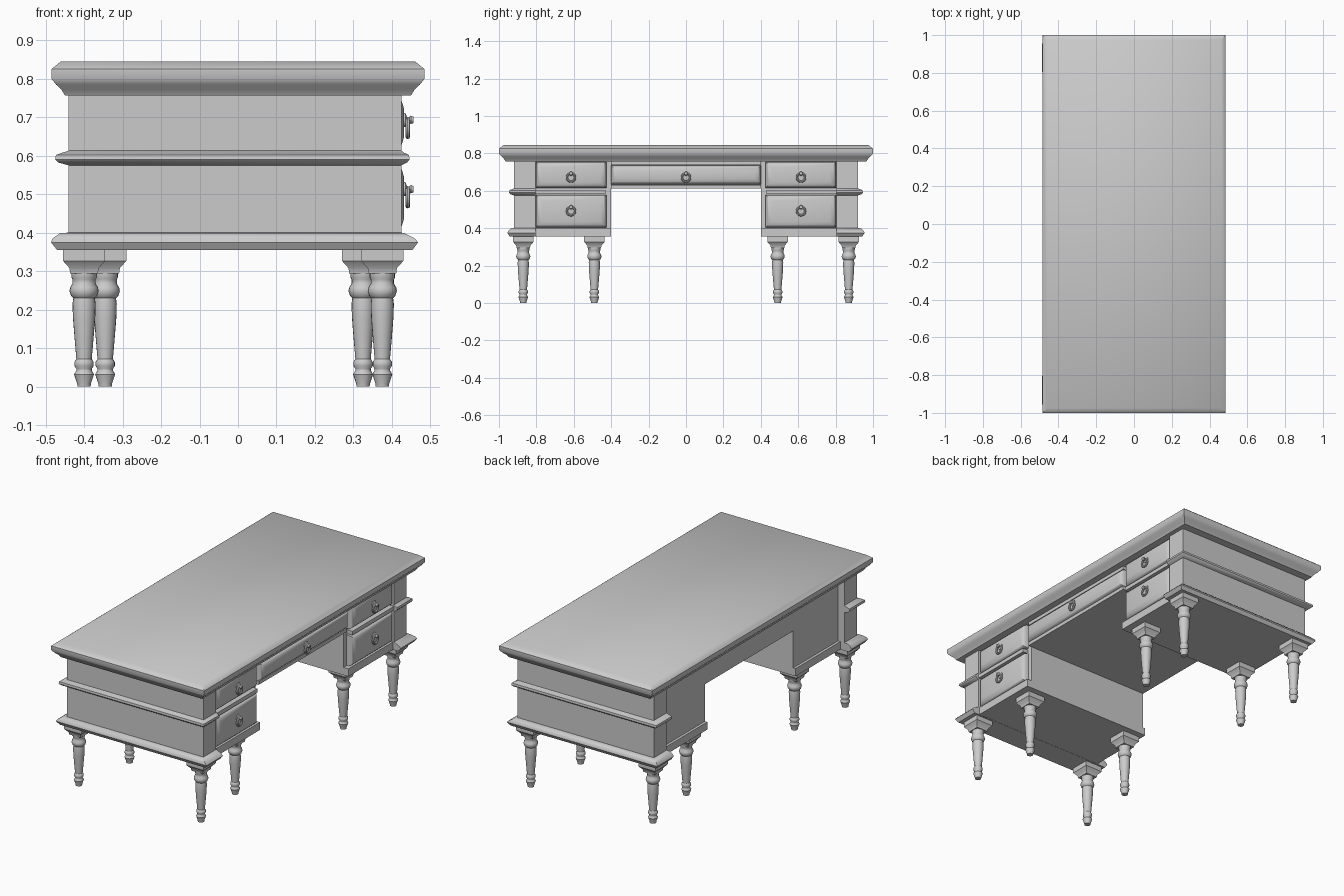
import bpy, bmesh, math
from mathutils import Matrix

if "Cube" in bpy.data.objects:
    bpy.data.objects.remove(bpy.data.objects["Cube"], do_unlink=True)

grey = bpy.data.materials.new("warm_grey")
grey.use_nodes = True
grey.diffuse_color = (0.6, 0.6, 0.6, 1)
grey.node_tree.nodes["Principled BSDF"].inputs["Base Color"].default_value = (0.6, 0.6, 0.6, 1)


def finish(name, bm, angle=35):
    bmesh.ops.recalc_face_normals(bm, faces=bm.faces)
    mesh = bpy.data.meshes.new(name)
    bm.to_mesh(mesh)
    bm.free()
    mesh.materials.append(grey)
    ob = bpy.data.objects.new(name, mesh)
    bpy.context.collection.objects.link(ob)
    bpy.ops.object.select_all(action='DESELECT')
    ob.select_set(True)
    bpy.context.view_layer.objects.active = ob
    bpy.ops.object.shade_smooth_by_angle(angle=math.radians(angle))
    return ob


def loft(bm, rings):
    """Bridge equal closed rings of points and cap both ends."""
    rows = [[bm.verts.new(p) for p in ring] for ring in rings]
    n = len(rows[0])
    for a, b in zip(rows, rows[1:]):
        for i in range(n):
            j = (i + 1) % n
            bm.faces.new((a[i], a[j], b[j], b[i]))
    bm.faces.new(rows[0])
    bm.faces.new(rows[-1])


def rect(x0, x1, y0, y1, z):
    return [(x0, y0, z), (x1, y0, z), (x1, y1, z), (x0, y1, z)]


def box(name, x0, x1, y0, y1, z0, z1):
    bm = bmesh.new()
    loft(bm, [rect(x0, x1, min(y0, y1), max(y0, y1), z) for z in (z0, z1)])
    return finish(name, bm)


# Moulded table top
bm = bmesh.new()
top = [(0.757, 0.035), (0.772, 0.026), (0.785, 0.012), (0.80, 0.0), (0.825, 0.0), (0.845, 0.025)]
loft(bm, [rect(-0.485 + d, 0.485 - d, -1 + d, 1 - d, z) for z, d in top])
finish("table_top", bm, 50)

# End panels with corner pillars, waist and base mouldings: height, back/side and front overhang
END = [(0.355, 0.030, 0.028), (0.375, 0.046, 0.043), (0.385, 0.042, 0.034), (0.399, 0.022, 0.006),
       (0.40, 0, 0), (0.575, 0, 0), (0.582, 0.026, 0.014), (0.590, 0.035, 0.021),
       (0.602, 0.033, 0.019), (0.608, 0.016, 0.006), (0.613, 0, 0), (0.76, 0, 0)]


def end_panel(name, s):
    bm = bmesh.new()
    loft(bm, [rect(-0.44 - b, 0.425 + f, s * 0.805, s * (0.92 + b * 0.75), z) for z, b, f in END])
    finish(name, bm, 40)


def drawer(name, y0, y1, z0, z1):
    """Pillow-fronted drawer facing +x."""
    bm = bmesh.new()
    rings = []
    for x, d in ((0.385, 0), (0.405, 0), (0.418, 0.006), (0.426, 0.015), (0.431, 0.032)):
        rings.append([(x, y0 + d, z0 + d), (x, y1 - d, z0 + d), (x, y1 - d, z1 - d), (x, y0 + d, z1 - d)])
    loft(bm, rings)
    finish(name, bm, 50)


def lathe(bm, profile, x, y, n=20):
    loft(bm, [[(x + r * math.cos(2 * math.pi * i / n), y + r * math.sin(2 * math.pi * i / n), z)
               for i in range(n)] for r, z in profile])


def ring_pull(name, y, z):
    """Turned knob with a hanging ring."""
    bm = bmesh.new()
    knob = [(0.018, 0), (0.018, 0.008), (0.008, 0.012), (0.007, 0.018), (0.011, 0.022), (0.008, 0.029)]
    lathe(bm, knob, 0, 0, 14)
    turn = Matrix.Translation((0.427, y, z + 0.018)) @ Matrix.Rotation(math.pi / 2, 4, 'Y')
    bmesh.ops.transform(bm, matrix=turn, verts=bm.verts)
    n, m, big, small = 20, 8, 0.022, 0.006
    grid = []
    for i in range(n):
        a = 2 * math.pi * i / n
        grid.append([bm.verts.new((0.441 + small * math.sin(t), y + (big + small * math.cos(t)) * math.cos(a),
                                   z - 0.004 + (big + small * math.cos(t)) * math.sin(a)))
                     for t in (2 * math.pi * k / m for k in range(m))])
    for i in range(n):
        for k in range(m):
            p, q = grid[i], grid[(i + 1) % n]
            bm.faces.new((p[k], q[k], q[(k + 1) % m], p[(k + 1) % m]))
    finish(name, bm)


LEG = [(0.017, 0), (0.018, 0.008), (0.026, 0.032), (0.020, 0.042), (0.020, 0.046), (0.025, 0.054),
       (0.025, 0.064), (0.020, 0.072), (0.025, 0.13), (0.029, 0.18), (0.030, 0.215), (0.028, 0.23),
       (0.034, 0.236), (0.038, 0.248), (0.036, 0.258), (0.030, 0.268), (0.030, 0.278), (0.033, 0.284),
       (0.033, 0.294), (0.025, 0.30)]


def leg(name, x, y):
    bm = bmesh.new()
    lathe(bm, LEG, x, y)
    block = [(0.294, 0.036), (0.308, 0.038), (0.327, 0.055), (0.357, 0.055)]
    loft(bm, [rect(x - h, x + h, y - h, y + h, z) for z, h in block])
    finish(name, bm)


# Knee-space apron and centre drawer
box("apron", -0.40, 0.39, -0.41, 0.41, 0.612, 0.76)
box("apron_top_rail", 0.38, 0.412, -0.40, 0.40, 0.738, 0.76)
box("apron_bottom_rail", 0.38, 0.412, -0.40, 0.40, 0.612, 0.632)
drawer("centre_drawer", -0.40, 0.40, 0.634, 0.736)
ring_pull("centre_pull", 0, 0.675)

# Two pedestals
for side, s in (("left", 1), ("right", -1)):
    end_panel(side + "_end_panel", s)
    box(side + "_pedestal", -0.40, 0.39, s * 0.40, s * 0.81, 0.357, 0.76)
    box(side + "_base_board", -0.415, 0.42, s * 0.40, s * 0.81, 0.356, 0.40)
    box(side + "_drawer_rail", 0.38, 0.425, s * 0.43, s * 0.81, 0.583, 0.605)
    lo, hi = sorted((s * 0.425, s * 0.803))
    drawer(side + "_upper_drawer", lo, hi, 0.615, 0.755)
    drawer(side + "_lower_drawer", lo, hi, 0.403, 0.578)
    for label, z in (("upper", 0.675), ("lower", 0.495)):
        ring_pull(f"{side}_{label}_pull", s * 0.615, z)
    leg(side + "_outer_back_leg", -0.40, s * 0.87)
    leg(side + "_outer_front_leg", 0.375, s * 0.87)
    leg(side + "_inner_back_leg", -0.345, s * 0.49)
    leg(side + "_inner_front_leg", 0.325, s * 0.49)
